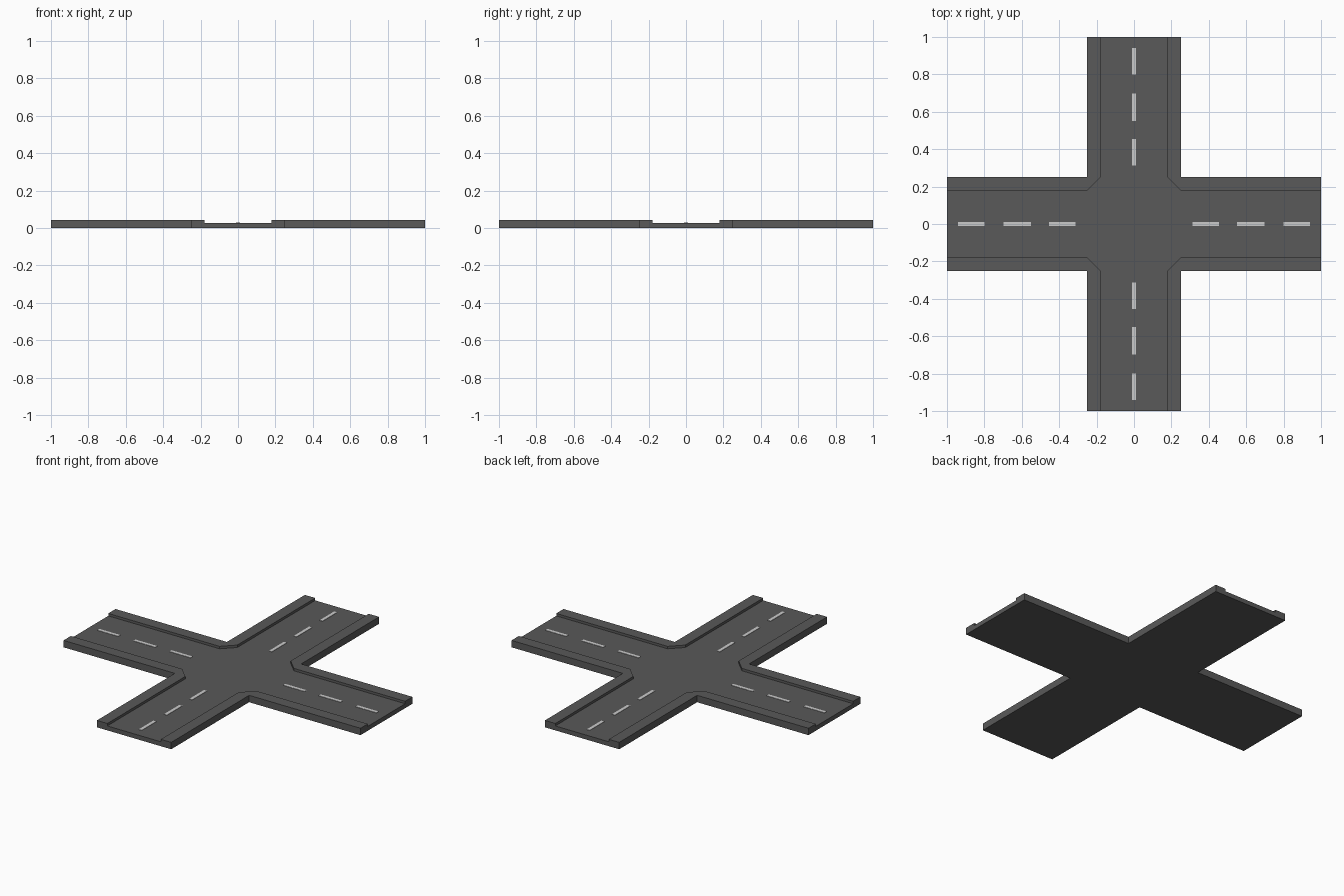
import bpy, bmesh, math
from mathutils import Matrix

if "Cube" in bpy.data.objects:
    bpy.data.objects.remove(bpy.data.objects["Cube"])

ROAD, CURB = 0.18, 0.25        # half widths: carriageway, outer kerb
ROAD_TOP, CURB_TOP = 0.027, 0.042


def material(name, value):
    m = bpy.data.materials.new(name)
    m.diffuse_color = (value, value, value, 1)
    m.use_nodes = True
    m.node_tree.nodes["Principled BSDF"].inputs["Base Color"].default_value = m.diffuse_color
    return m


def prism(name, points, z0, z1, mat, angle=0):
    bm = bmesh.new()
    face = bm.faces.new([bm.verts.new((x, y, z0)) for x, y in points])
    top = bmesh.ops.extrude_face_region(bm, geom=[face], use_keep_orig=True)
    verts = [g for g in top["geom"] if isinstance(g, bmesh.types.BMVert)]
    bmesh.ops.translate(bm, verts=verts, vec=(0, 0, z1 - z0))
    bmesh.ops.recalc_face_normals(bm, faces=bm.faces)
    bm.transform(Matrix.Rotation(angle, 4, "Z"))
    me = bpy.data.meshes.new(name)
    bm.to_mesh(me)
    bm.free()
    me.materials.append(mat)
    ob = bpy.data.objects.new(name, me)
    bpy.context.collection.objects.link(ob)
    return ob


asphalt = material("asphalt", 0.1)
paint = material("paint", 0.6)

# Crossing carriageway, one quarter outline repeated around the centre
quarter = [(1, -ROAD), (1, ROAD), (CURB, ROAD), (ROAD, CURB)]
outline = []
for i in range(4):
    c, s = round(math.cos(i * math.pi / 2)), round(math.sin(i * math.pi / 2))
    outline += [(c * x - s * y, s * x + c * y) for x, y in quarter]
prism("road_surface", outline, 0, ROAD_TOP, asphalt)

# Raised corner kerbs with a chamfered inner corner, and dashed centre lines
kerb = [(ROAD, 1), (ROAD, CURB), (CURB, ROAD), (1, ROAD),
        (1, CURB), (CURB, CURB), (CURB, 1)]
for i in range(4):
    a = i * math.pi / 2
    prism(f"corner_kerb_{i + 1}", kerb, 0, CURB_TOP, asphalt, a)
    for j, (x0, x1) in enumerate([(0.312, 0.455), (0.55, 0.698), (0.80, 0.94)]):
        dash = [(x0, -0.01), (x1, -0.01), (x1, 0.01), (x0, 0.01)]
        prism(f"lane_dash_{i + 1}_{j + 1}", dash, ROAD_TOP - 0.003,
              ROAD_TOP + 0.002, paint, a)
